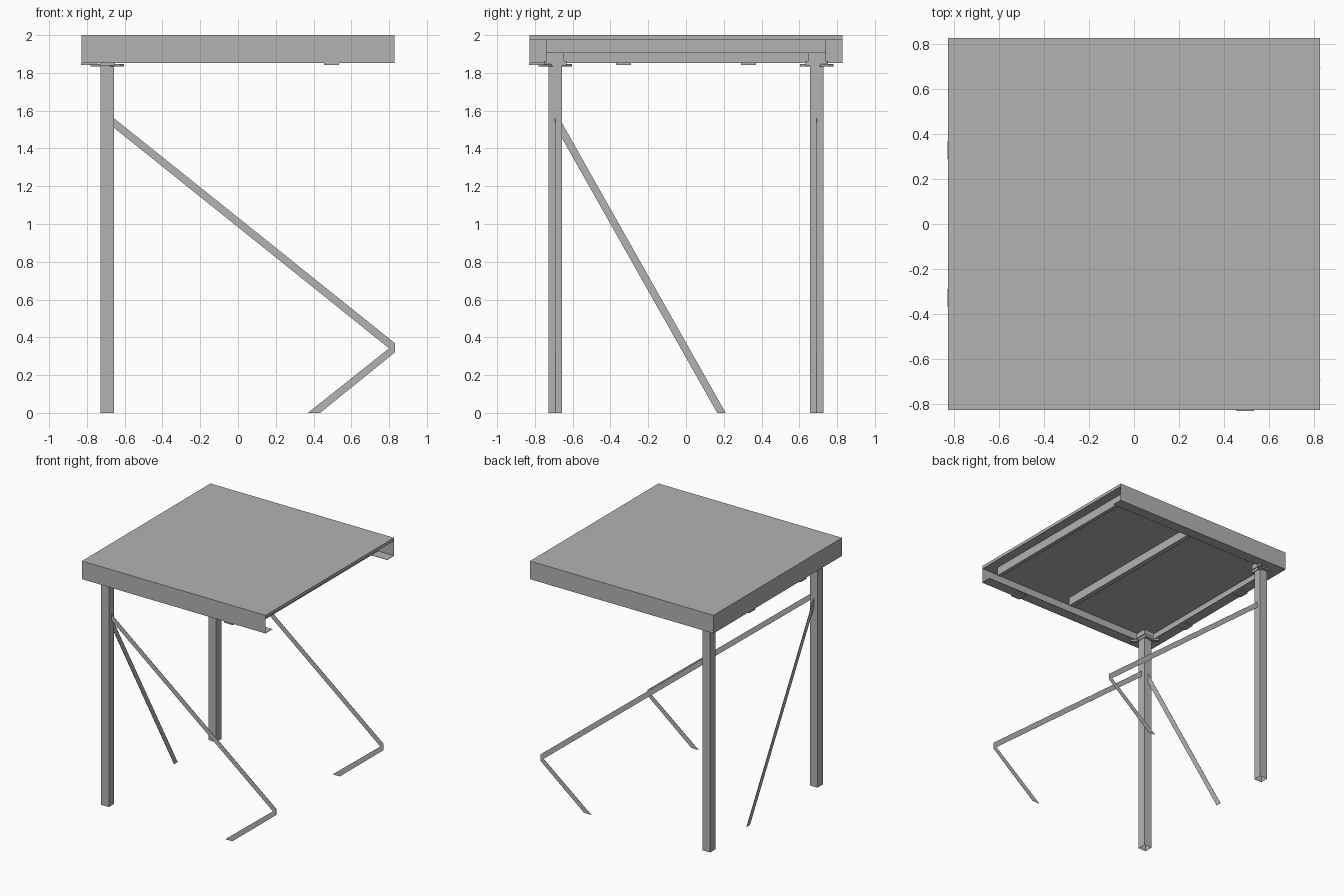
import bpy, bmesh, math
from mathutils import Matrix, Vector

cube = bpy.data.objects.get("Cube")
if cube:
    bpy.data.objects.remove(cube, do_unlink=True)

metal = bpy.data.materials.new("grey metal")
metal.use_nodes = True
GREY = (0.45, 0.45, 0.45, 1)
metal.diffuse_color = GREY
metal.node_tree.nodes["Principled BSDF"].inputs["Base Color"].default_value = GREY

HALF = 0.828      # half width of the top
LEG = 0.692       # leg centre distance
LEG_R = 0.035     # half width of a leg
LOW = 1.852       # underside of the frame
SHEET = 0.003     # sheet metal thickness


def finish(name, bm):
    bmesh.ops.recalc_face_normals(bm, faces=bm.faces)
    mesh = bpy.data.meshes.new(name)
    bm.to_mesh(mesh)
    bm.free()
    mesh.materials.append(metal)
    obj = bpy.data.objects.new(name, mesh)
    bpy.context.collection.objects.link(obj)
    return obj


def box(name, low, high, turn=0.0, open_ends=False):
    low, high = Vector(low), Vector(high)
    bm = bmesh.new()
    bmesh.ops.create_cube(bm, size=1)
    bmesh.ops.transform(bm, verts=bm.verts, matrix=Matrix.Translation((low + high) / 2)
                        @ Matrix.Rotation(turn, 4, "Z")
                        @ Matrix.Diagonal((*(high - low), 1)))
    if open_ends:
        bm.normal_update()
        ends = [f for f in bm.faces if abs(f.normal.z) > 0.9]
        bmesh.ops.delete(bm, geom=ends, context="FACES_ONLY")
    return finish(name, bm)


def plate(name, points, place):
    """Thin upright plate from an outline (along, height)."""
    bm = bmesh.new()
    sides = [[bm.verts.new(place(a, z, off)) for a, z in points]
             for off in (-0.001, 0.001)]
    bm.faces.new(sides[0])
    bm.faces.new(sides[1])
    n = len(points)
    for i in range(n):
        j = (i + 1) % n
        bm.faces.new((sides[0][i], sides[0][j], sides[1][j], sides[1][i]))
    return finish(name, bm)


# Table top
box("table_top", (-HALF, -HALF, 1.975), (HALF, HALF, 2))

# Front and back aprons with inward bottom flanges, open at the +x end
IN = 0.74
for side, word in ((-1, "front"), (1, "back")):
    ys = sorted((side * HALF, side * (HALF - SHEET)))
    box(word + "_apron", (-HALF, ys[0], LOW), (HALF, ys[1], 1.999))
    ys = sorted((side * HALF, side * IN))
    box(word + "_flange", (-HALF, ys[0], LOW), (HALF, ys[1], LOW + SHEET))

# Right-hand apron and flange above the legs
box("side_apron", (-HALF, -HALF, LOW), (SHEET - HALF, HALF, 1.999))
box("side_flange", (-HALF, -IN, LOW), (-IN, IN, LOW + SHEET))

# Support beams under the top
box("middle_beam", (-0.01, -IN, 1.905), (0.03, IN, 1.975))
box("end_beam", (0.72, -IN, 1.905), (0.75, IN, 1.975))

# Legs with caps and diagonal corner bars
for side, word in ((-1, "front"), (1, "back")):
    y = side * LEG
    box(word + "_leg", (-LEG - LEG_R, y - LEG_R, 0),
        (-LEG + LEG_R, y + LEG_R, 1.845), open_ends=True)
    box(word + "_leg_collar", (-LEG - 0.04, y - 0.06, 1.84),
        (-LEG + 0.04, y + 0.06, 1.862))
    box(word + "_leg_cap", (-LEG - 0.047, y - 0.047, 1.862),
        (-LEG + 0.047, y + 0.047, 1.905))
    box(word + "_corner_bar", (-LEG - 0.11, y - 0.015, 1.835),
        (-LEG + 0.11, y + 0.015, 1.847), turn=side * math.radians(45))

    # Bent brace running along the table from each leg
    upper = [(-0.657, 1.56), (0.83, 0.37), (0.83, 0.32), (0.80, 0.342), (-0.657, 1.51)]
    lower = [(0.80, 0.342), (0.83, 0.32), (0.435, 0), (0.37, 0)]
    for part, outline in (("upper", upper), ("lower", lower)):
        plate(f"{word}_{part}_brace", outline, lambda a, z, o, y=y: (a, y + o, z))

# Cross brace from the front leg
plate("cross_brace", [(-0.657, 1.535), (0.21, 0), (0.165, 0), (-0.657, 1.455)],
      lambda a, z, o: (o - LEG, a, z))

# Small tabs under the flanges
for y in (-0.33, 0.33):
    box("side_tab", (-0.83, y - 0.04, 1.843), (-0.745, y + 0.04, LOW))
box("front_tab", (0.455, -0.832, 1.843), (0.535, -0.75, LOW))
